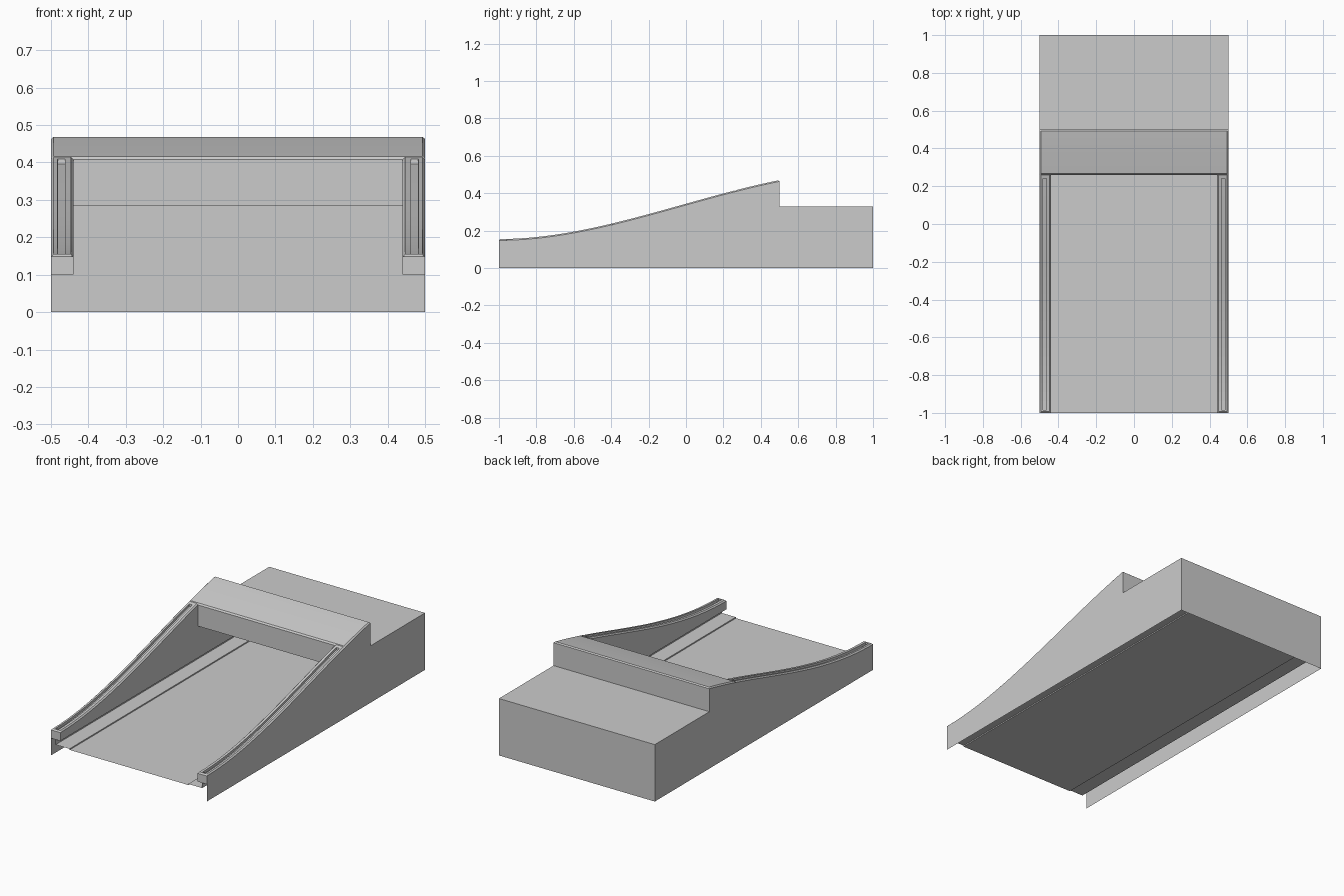
import bpy

if "Cube" in bpy.data.objects:
    bpy.data.objects.remove(bpy.data.objects["Cube"])

B = 0.007           # edge bevel
OPEN_Y, TOP_Y = 0.26, 0.5
RAIL_X = 0.44       # inner face of the rails


def height(y):
    """Curved ramp line of the side panels."""
    t = (y + 1) / 1.5
    return 0.155 + 0.315 * (3*t*t - 2*t**3) + 0.3 * (t**3 - t*t)


def make(name, verts, faces, mirror=False):
    me = bpy.data.meshes.new(name)
    me.from_pydata(verts, [], faces)
    me.update()
    ob = bpy.data.objects.new(name, me)
    bpy.context.collection.objects.link(ob)
    if mirror:
        ob.modifiers.new("mirror", 'MIRROR').use_mirror_merge = False
    return ob


def loft(name, sections, mirror=False):
    """Skin a list of equally long open sections."""
    n = len(sections[0])
    verts = [p for s in sections for p in s]
    faces = [(i*n + j, i*n + j + 1, (i+1)*n + j + 1, (i+1)*n + j)
             for i in range(len(sections) - 1) for j in range(n - 1)]
    return make(name, verts, faces, mirror)


def span(a, b, n):
    return [a + (b - a) * i / n for i in range(n + 1)]


# outer side panels
line = [(y, height(y) - B) for y in span(-1, TOP_Y, 30)]
outline = [(-1, 0)] + line + [(TOP_Y, 0.33), (1, 0.33), (1, 0)]
make("side_panel", [(0.5, y, z) for y, z in outline],
     [tuple(range(len(outline)))[::-1]], True)


# side rails with a long groove in the top
def rail_section(y, depth):
    z = height(y)
    top = z - B if y == -1 else z
    pts = [(0.5, z - B), (0.493, top), (0.482, top), (0.481, top - depth),
           (0.463, top - depth), (0.462, top), (0.447, top), (RAIL_X, z - B),
           (RAIL_X, 0.1), (0.47, 0.1), (0.47, 0.07)]
    return [(x, y, h) for x, h in pts]


G = 0.014
rail = [rail_section(-1, 0), rail_section(-0.992, 0), rail_section(-0.985, 0)]
rail += [rail_section(y, G) for y in span(-0.984, 0.24, 26)]
rail += [rail_section(0.241, 0), rail_section(OPEN_Y, 0)]
loft("side_rail", rail, True)
front = [(RAIL_X, 0.1), (0.5, 0.1), (0.5, height(-1) - B), (RAIL_X, height(-1) - B)]
make("rail_front", [(x, -1, z) for x, z in front], [(0, 1, 2, 3)], True)

# inner side walls continuing under the deck
loft("inner_wall", [[(RAIL_X, y, 0.32), (RAIL_X, y, 0.1), (0.47, y, 0.1), (0.47, y, 0.07)]
                    for y in (OPEN_Y, 1)], True)

# upper deck, front lip and step down to the rear block
deck = [(OPEN_Y, height(OPEN_Y) - B)]
deck += [(y, height(y)) for y in span(OPEN_Y + B, TOP_Y - B, 6)]
deck += [(TOP_Y, height(TOP_Y) - B)]
sections = []
for k, (y, z) in enumerate(deck):
    edge = height(y) - B
    sections.append([(-0.5, y, edge), (-0.493, y, z), (0.493, y, z), (0.5, y, edge)])
loft("upper_deck", sections)
loft("opening_lip", [[(-RAIL_X, OPEN_Y, z), (RAIL_X, OPEN_Y, z)]
                     for z in (0.285, height(OPEN_Y) - B)])
rear = [(TOP_Y, height(TOP_Y) - B), (TOP_Y, 0.33), (1, 0.33), (1, 0)]
loft("rear_block", [[(-0.5, y, z), (0.5, y, z)] for y, z in rear][::-1])

# floor panel with a slightly sunken centre
floor = [(-0.47, 0.07), (-0.381, 0.07), (-0.38, 0.064),
         (0.38, 0.064), (0.381, 0.07), (0.47, 0.07)]
loft("floor_panel", [[(x, y, z) for x, z in floor] for y in (-1, 1)][::-1])
